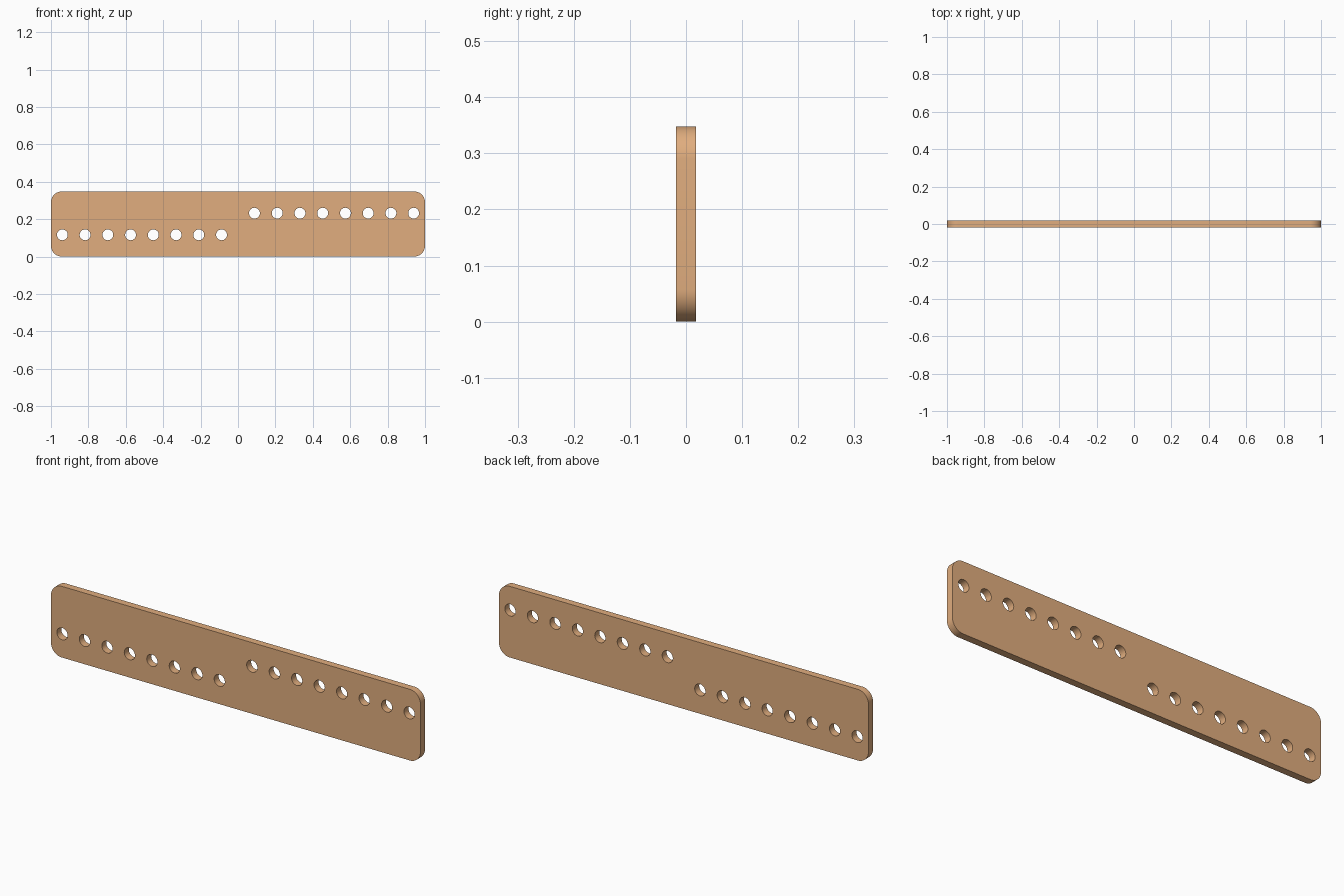
import bpy, bmesh
from math import cos, sin, pi, radians

if "Cube" in bpy.data.objects:
    bpy.data.objects.remove(bpy.data.objects["Cube"])

LENGTH, HEIGHT, THICK = 2.0, 0.348, 0.035
CORNER_R, HOLE_R = 0.058, 0.029
FIRST, STEP, COUNT = 0.088, 0.1216, 8


def arc(cx, cz, r, start, end, n):
    return [(cx + r * cos(start + (end - start) * i / n),
             cz + r * sin(start + (end - start) * i / n)) for i in range(n + 1)]


def add_loop(curve, pts):
    s = curve.splines.new('POLY')
    s.points.add(len(pts) - 1)
    for p, (x, z) in zip(s.points, pts):
        p.co = (x, z, 0, 1)
    s.use_cyclic_u = True


curve = bpy.data.curves.new("perforated_strip", 'CURVE')
curve.dimensions = '2D'
curve.fill_mode = 'BOTH'
curve.extrude = THICK / 2

# Rounded outline
w, lo, hi = LENGTH / 2 - CORNER_R, CORNER_R, HEIGHT - CORNER_R
outline = []
for i, (x, z) in enumerate([(w, hi), (-w, hi), (-w, lo), (w, lo)]):
    outline += arc(x, z, CORNER_R, i * pi / 2, (i + 1) * pi / 2, 12)
add_loop(curve, outline)

# Two staggered rows of holes: low on the left, high on the right
for side, z in ((-1, HEIGHT / 3), (1, HEIGHT * 2 / 3)):
    for i in range(COUNT):
        add_loop(curve, arc(side * (FIRST + i * STEP), z, HOLE_R, 0, 2 * pi, 32)[:-1])

# Stand the plate upright and turn it into a welded mesh
strip = bpy.data.objects.new("perforated_strip", curve)
bpy.context.collection.objects.link(strip)
strip.rotation_euler.x = radians(90)
bpy.context.view_layer.objects.active = strip
strip.select_set(True)
bpy.ops.object.convert(target='MESH')
bpy.ops.object.transform_apply(location=False, rotation=True, scale=False)
bm = bmesh.new()
bm.from_mesh(strip.data)
bmesh.ops.remove_doubles(bm, verts=bm.verts, dist=1e-5)
bmesh.ops.recalc_face_normals(bm, faces=bm.faces)
bm.to_mesh(strip.data)
bm.free()
bpy.ops.object.shade_smooth_by_angle(angle=radians(30))

# Copper colour
mat = bpy.data.materials.new("copper")
mat.diffuse_color = (0.75, 0.42, 0.21, 1)
mat.use_nodes = True
mat.node_tree.nodes["Principled BSDF"].inputs["Base Color"].default_value = mat.diffuse_color
strip.data.materials.clear()
strip.data.materials.append(mat)
